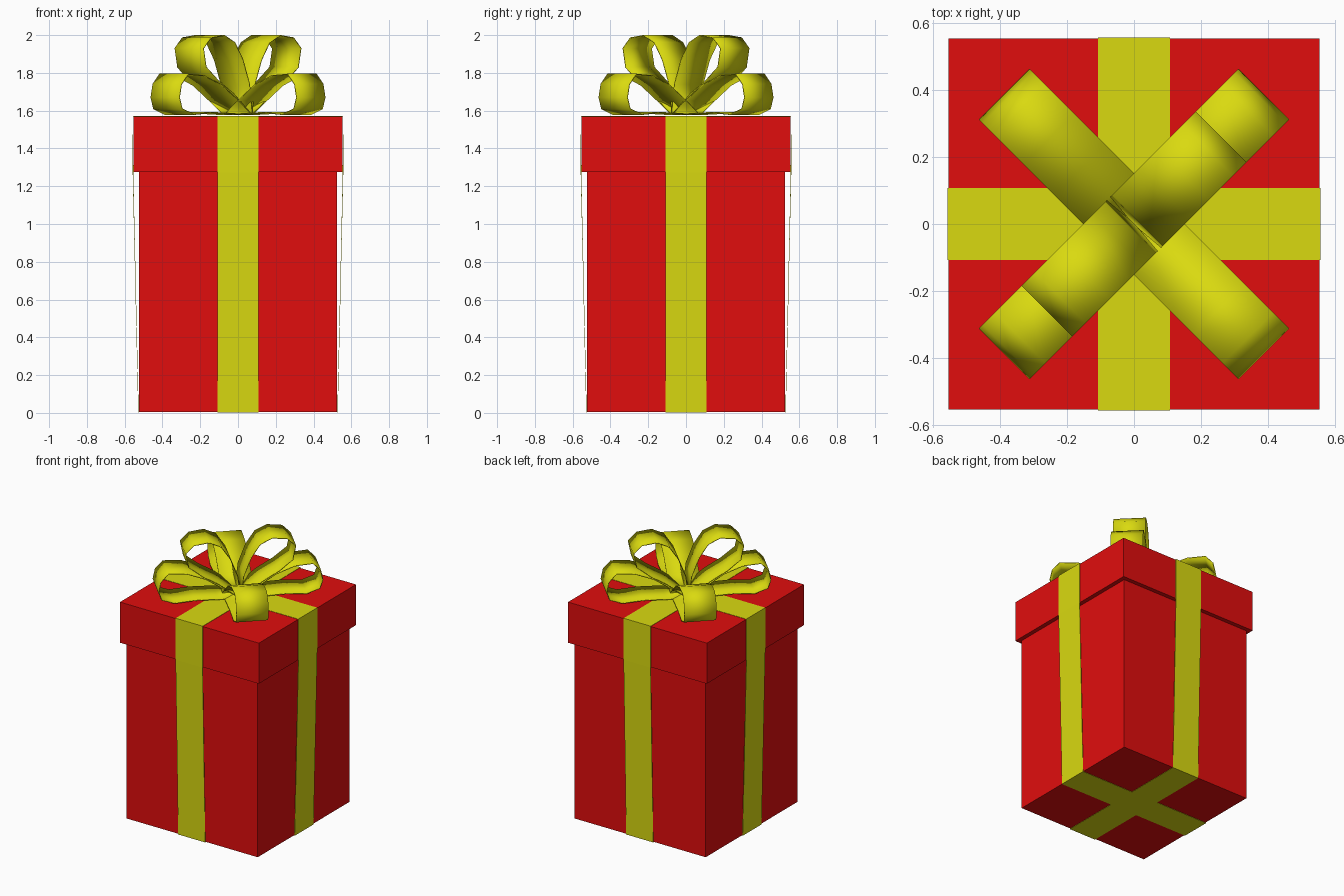
import bpy, bmesh, math
from mathutils import Matrix, Vector

if "Cube" in bpy.data.objects:
    bpy.data.objects.remove(bpy.data.objects["Cube"])


def material(name, rgb):
    m = bpy.data.materials.new(name)
    m.diffuse_color = (*rgb, 1)
    m.use_nodes = True
    m.node_tree.nodes["Principled BSDF"].inputs["Base Color"].default_value = m.diffuse_color
    return m


RED = material("red paper", (0.75, 0.004, 0.004))
YELLOW = material("yellow ribbon", (0.70, 0.70, 0.005))


def add_object(name, bm, mat):
    bmesh.ops.recalc_face_normals(bm, faces=bm.faces)
    me = bpy.data.meshes.new(name)
    bm.to_mesh(me)
    bm.free()
    me.materials.append(mat)
    ob = bpy.data.objects.new(name, me)
    bpy.context.collection.objects.link(ob)
    return ob


def block(name, half, z0, z1, mat):
    bm = bmesh.new()
    bmesh.ops.create_cube(bm, size=1, matrix=Matrix.Translation((0, 0, (z0 + z1) / 2))
                          @ Matrix.Diagonal((2 * half, 2 * half, z1 - z0, 1)))
    return add_object(name, bm, mat)


def strip(name, profile, half_width, angle, thickness, smooth):
    """Closed ribbon: (radius, z) profile swept across its width, turned about z."""
    bm = bmesh.new()
    rot = Matrix.Rotation(math.radians(angle), 3, 'Z')
    rows = [[bm.verts.new(rot @ Vector((r, s * half_width, z))) for s in (-1, 1)]
            for r, z in profile]
    for a, b in zip(rows, rows[1:] + rows[:1]):
        bm.faces.new((a[0], a[1], b[1], b[0]))
    ob = add_object(name, bm, YELLOW)
    mod = ob.modifiers.new("thickness", 'SOLIDIFY')
    mod.thickness = thickness
    mod.offset = 0
    if smooth:
        bpy.ops.object.select_all(action='DESELECT')
        ob.select_set(True)
        bpy.context.view_layer.objects.active = ob
        bpy.ops.object.shade_smooth_by_angle(angle=math.radians(60))
    return ob


# box and lid
block("box_body", 0.524, 0.004, 1.30, RED)
block("lid", 0.554, 1.275, 1.568, RED)

# two ribbons wrapped round the whole box
wrap = [(0.527, 0.002), (0.556, 1.273), (0.556, 1.571)]
wrap = wrap + [(-r, z) for r, z in reversed(wrap)]
for name, angle in (("ribbon_sideways", 0), ("ribbon_lengthways", 90)):
    strip(name, wrap, 0.108, angle, 0.003, False)

# bow: four low loops, and two tall loops on one diagonal
low = [(0.0, 1.577), (0.11, 1.655), (0.23, 1.735), (0.36, 1.785), (0.48, 1.793),
       (0.53, 1.74), (0.545, 1.67), (0.525, 1.61), (0.44, 1.58), (0.30, 1.59), (0.15, 1.585)]
tall = [(0.0, 1.58), (0.02, 1.74), (0.07, 1.87), (0.13, 1.96), (0.21, 1.998),
        (0.31, 1.985), (0.365, 1.93), (0.345, 1.83), (0.25, 1.755), (0.14, 1.69), (0.06, 1.625)]
for i in range(4):
    strip(f"low_bow_loop_{i + 1}", low, 0.107, 45 + 90 * i, 0.006, True)
for i in range(2):
    strip(f"tall_bow_loop_{i + 1}", tall, 0.107, 45 + 180 * i, 0.006, True)
